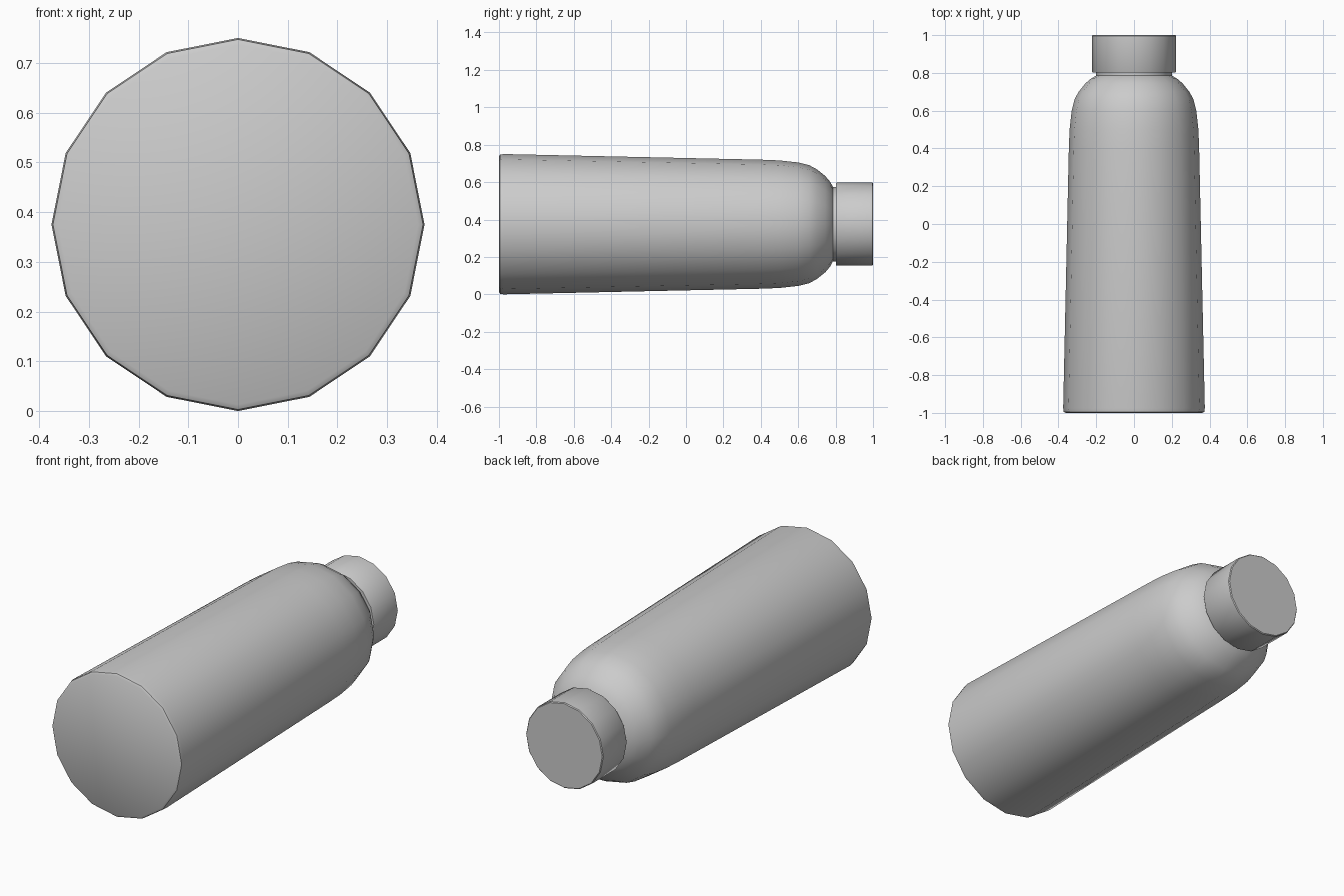
import bpy, bmesh
from math import cos, sin, pi, radians

if "Cube" in bpy.data.objects:
    bpy.data.objects.remove(bpy.data.objects["Cube"])

SIDES = 16
AXIS_Z = 0.375


def lathe(name, profile, cap_start=True, cap_end=True):
    """Revolve (radius, y) points around the lying bottle axis."""
    bm = bmesh.new()
    rings = []
    for r, y in profile:
        rings.append([bm.verts.new((r * cos(2 * pi * k / SIDES), y,
                                    AXIS_Z + r * sin(2 * pi * k / SIDES)))
                      for k in range(SIDES)])
    for a, b in zip(rings, rings[1:]):
        for k in range(SIDES):
            n = (k + 1) % SIDES
            bm.faces.new((a[k], a[n], b[n], b[k]))
    if cap_start:
        bm.faces.new(rings[0])
    if cap_end:
        bm.faces.new(rings[-1])
    bmesh.ops.recalc_face_normals(bm, faces=bm.faces)
    mesh = bpy.data.meshes.new(name)
    bm.to_mesh(mesh)
    bm.free()
    obj = bpy.data.objects.new(name, mesh)
    bpy.context.collection.objects.link(obj)
    bpy.ops.object.select_all(action='DESELECT')
    obj.select_set(True)
    bpy.context.view_layer.objects.active = obj
    bpy.ops.object.shade_smooth_by_angle(angle=radians(35))
    return obj


# Tapered body with chamfered base, rounded shoulder and short neck
lathe("bottle_body", [
    (0.362, -1.0), (0.372, -0.994), (0.375, -0.975),
    (0.345, 0.40), (0.341, 0.50), (0.330, 0.60), (0.315, 0.66),
    (0.293, 0.70), (0.257, 0.745), (0.225, 0.772), (0.200, 0.785),
    (0.200, 0.805)])

# Screw cap with a tiny softened rim
lathe("screw_cap", [
    (0.220, 0.802), (0.222, 0.805), (0.222, 0.996), (0.218, 1.0)])
